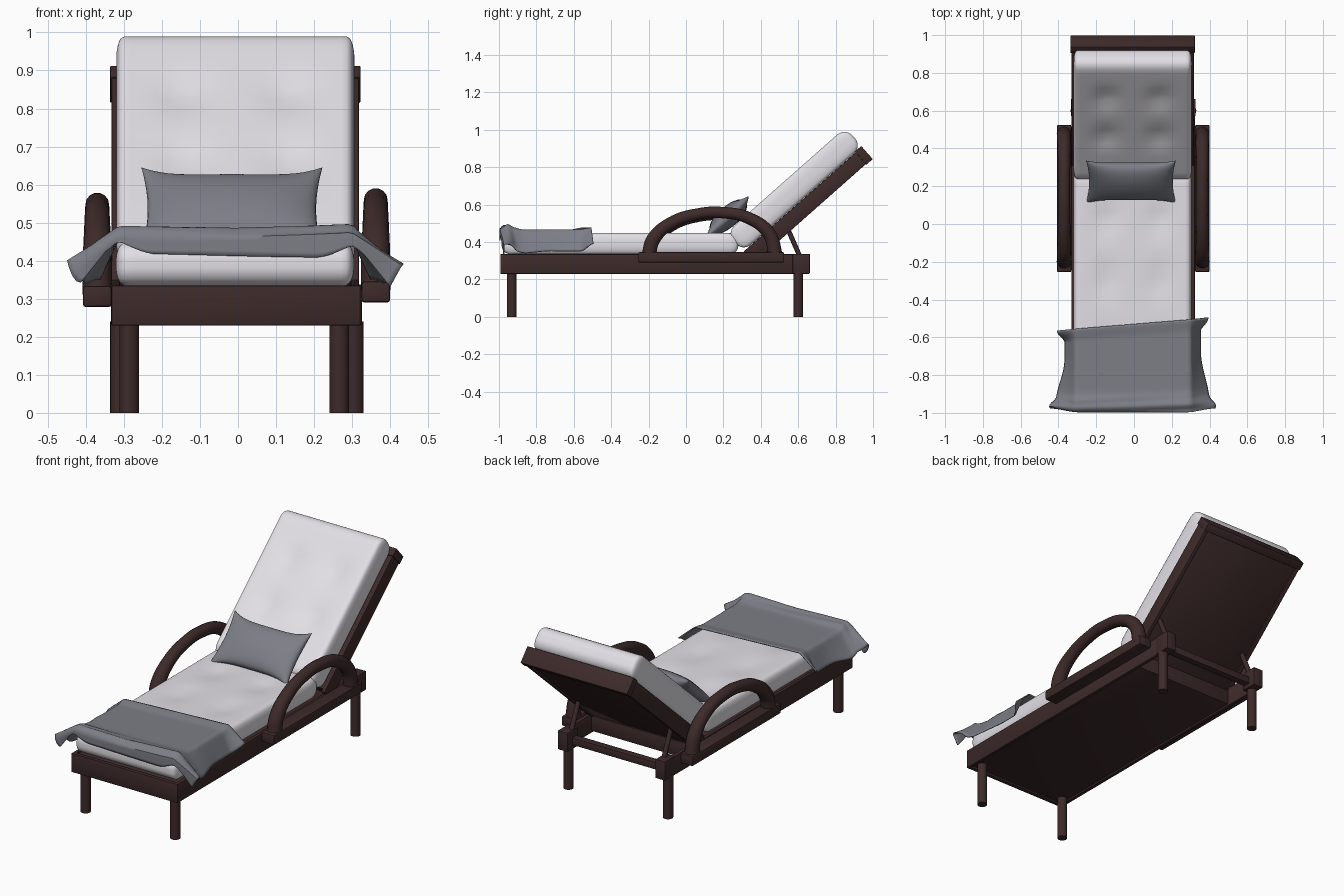
import bpy, bmesh, math
from mathutils import Vector, Euler

if "Cube" in bpy.data.objects:
    bpy.data.objects.remove(bpy.data.objects["Cube"], do_unlink=True)


def material(name, rgb):
    m = bpy.data.materials.new(name)
    m.use_nodes = True
    m.diffuse_color = (*rgb, 1)
    m.node_tree.nodes["Principled BSDF"].inputs["Base Color"].default_value = (*rgb, 1)
    return m


WOOD = material("dark wood", (0.047, 0.023, 0.023))
CLOTH = material("light cushion", (0.76, 0.74, 0.78))
GREY = material("grey fabric", (0.205, 0.21, 0.24))

PIVOT = Vector((-0.007, 0.308, 0.349))
TILT = math.radians(41.5)


def finish(bm, name, mat, loc=(0, 0, 0), tilt=0.0, angle=40):
    mesh = bpy.data.meshes.new(name)
    bmesh.ops.recalc_face_normals(bm, faces=bm.faces)
    bm.to_mesh(mesh)
    bm.free()
    ob = bpy.data.objects.new(name, mesh)
    bpy.context.collection.objects.link(ob)
    mesh.materials.append(mat)
    ob.location = loc
    ob.rotation_euler = (tilt, 0, 0)
    bpy.ops.object.select_all(action="DESELECT")
    ob.select_set(True)
    bpy.context.view_layer.objects.active = ob
    bpy.ops.object.shade_smooth_by_angle(angle=math.radians(angle))
    return ob


def box(name, x, y, z, bevel=0.003, **place):
    """Bevelled box from (min, max) pairs on each axis."""
    bm = bmesh.new()
    bmesh.ops.create_cube(bm, size=1)
    for v in bm.verts:
        v.co = [sum(r) / 2 + c * (r[1] - r[0]) for c, r in zip(v.co, (x, y, z))]
    bmesh.ops.bevel(bm, geom=bm.edges[:], offset=bevel, segments=2, affect="EDGES", profile=0.5)
    return finish(bm, name, WOOD, **place)


def rod(name, a, b, radius):
    """Round bar between two points."""
    a, b = Vector(a), Vector(b)
    bm = bmesh.new()
    bmesh.ops.create_cone(bm, cap_ends=True, segments=20, radius1=radius, radius2=radius, depth=(b - a).length)
    quat = (b - a).to_track_quat("Z", "Y")
    for v in bm.verts:
        v.co = quat @ v.co + (a + b) / 2
    return finish(bm, name, WOOD)


def cushion(name, half, radius, tufts, **place):
    """Rounded slab whose top is pressed in at the tuft points."""
    bm = bmesh.new()
    bmesh.ops.create_cube(bm, size=2)
    bmesh.ops.subdivide_edges(bm, edges=bm.edges[:], cuts=25, use_grid_fill=True)
    for v in bm.verts:
        p = Vector([h * math.sin(c * math.pi / 2) for h, c in zip(half, v.co)])
        core = Vector([max(r - h, min(h - r, c)) for h, c, r in zip(half, p, radius)])
        k = Vector([a / r for a, r in zip(p - core, radius)])
        if k.length > 0:
            k.normalize()
            p = core + Vector([a * r for a, r in zip(k, radius)])
        if p.z > 0:
            p.z -= sum(0.018 * math.exp(-((p.x - tx) ** 2 + (p.y - ty) ** 2) / 0.004) for tx, ty in tufts)
        v.co = p
    return finish(bm, name, CLOTH, angle=60, **place)


# Bed frame
box("left_rail", (0.302, 0.322), (-0.99, 0.66), (0.23, 0.335))
box("right_rail", (-0.332, -0.312), (-0.99, 0.66), (0.23, 0.335))
box("front_rail", (-0.332, 0.322), (-0.993, -0.97), (0.23, 0.335))
box("seat_board", (-0.315, 0.305), (-0.975, 0.4), (0.24, 0.325))
box("rear_crossbar", (-0.3, 0.29), (0.58, 0.62), (0.255, 0.295))

# Legs, rear blocks, and props behind the backrest
for side, s in (("left", 1), ("right", -1)):
    cx = -0.004
    front_x, rear_x = s * 0.276 - 0.01, s * 0.307 - 0.003
    rod(side + "_front_leg", (front_x, -0.932, 0), (front_x, -0.932, 0.26), 0.026)
    rod(side + "_rear_leg", (rear_x, 0.6, 0), (rear_x, 0.6, 0.24), 0.026)
    box(side + "_rear_block", sorted((cx + s * 0.27, cx + s * 0.33)), (0.57, 0.662), (0.232, 0.337))
    rod(side + "_prop", (cx + s * 0.285, 0.61, 0.32), (cx + s * 0.285, 0.54, 0.48), 0.013)

# Armrests: a base bar with an arched tube
ARCH = ((-0.2, 0.32, 1.15), (-0.175, 0.41, 1.12), (-0.08, 0.497, 1.0), (0.07, 0.547, 0.92), (0.2, 0.553, 0.92),
        (0.34, 0.522, 0.97), (0.445, 0.44, 1.07), (0.48, 0.32, 1.15))
for side, x, lift in (("left", 0.362, 0.004), ("right", -0.37, -0.008)):
    box(side + "_armrest_base", (x - 0.038, x + 0.038), (-0.255, 0.525), (0.286 + lift, 0.342 + lift), 0.008)
    curve = bpy.data.curves.new(side + "_armrest_arch", "CURVE")
    curve.dimensions = "3D"
    curve.bevel_depth = 0.034
    curve.bevel_resolution = 5
    curve.use_fill_caps = True
    curve.resolution_u = 8
    spline = curve.splines.new("BEZIER")
    spline.bezier_points.add(len(ARCH) - 1)
    for bp, (y, z, r) in zip(spline.bezier_points, ARCH):
        bp.co = (x, y, z + lift)
        bp.radius = r
        bp.handle_left_type = bp.handle_right_type = "AUTO"
    curve.materials.append(WOOD)
    bpy.context.collection.objects.link(bpy.data.objects.new(side + "_armrest_arch", curve))

# Tilted backrest
lean = dict(loc=PIVOT, tilt=TILT)
box("backrest_left_rail", (0.303, 0.325), (0, 0.81), (-0.083, 0), **lean)
box("backrest_right_rail", (-0.325, -0.303), (0, 0.81), (-0.083, 0), **lean)
box("backrest_panel", (-0.31, 0.31), (0.02, 0.81), (-0.073, -0.006), **lean)
box("backrest_top_rail", (-0.329, 0.329), (0.8, 0.845), (-0.087, 0.006), **lean)

# Cushions
cushion("seat_cushion", (0.313, 0.633, 0.057), (0.025, 0.05, 0.05),
        [(x, y) for x in (-0.14, 0.14) for y in (-0.3, 0.05, 0.38)], loc=(-0.008, -0.353, 0.391))
back_centre = PIVOT + Euler((TILT, 0, 0)).to_matrix() @ Vector((0, 0.422, 0.069))
cushion("backrest_cushion", (0.313, 0.425, 0.068), (0.02, 0.058, 0.058),
        [(x, y) for x in (-0.14, 0.14) for y in (-0.1, 0.17)], loc=back_centre, tilt=TILT)

# Small pillow with pinched, slightly raised corners
bm = bmesh.new()
for sign in (1, -1):
    grid = bmesh.ops.create_grid(bm, x_segments=24, y_segments=24, size=1)
    for v in grid["verts"]:
        a, b = math.sin(v.co.x * math.pi / 2), math.sin(v.co.y * math.pi / 2)
        puff = max(0, (1 - a * a) * (1 - b * b)) ** 0.42
        v.co = (0.238 * a * (1 - 0.07 * (1 - b * b)), 0.155 * b * (1 - 0.22 * (1 - a ** 4)),
                sign * 0.055 * puff + 0.01 * a ** 4 * max(b, 0) ** 2)
bmesh.ops.remove_doubles(bm, verts=bm.verts[:], dist=0.0005)
finish(bm, "pillow", GREY, loc=(-0.016, 0.226, 0.535), tilt=TILT, angle=80)


# Throw blanket draped over the foot end
def smooth(a, b, t):
    t = max(0, min(1, (t - a) / (b - a)))
    return t * t * (3 - 2 * t)


def bump(centre, width, t):
    return math.exp(-((t - centre) / width) ** 2)


def drape(u, v):
    s, side = abs(u), 1 if u > 0 else -1
    front, back = smooth(0.7, 0.9, v), 1 - smooth(0, 0.14, v)
    slope = math.radians(65 - 12 * smooth(0.3, 0.8, v) - 20 * bump(0.9, 0.06, v) - 24 * back)
    d = s * (0.43 + 0.037 * smooth(0.4, 0.85, v))
    over = max(0, d - 0.305)
    x = min(d, 0.305) + over * math.cos(slope)
    z = 0.464 + 0.03 * bump(0.84, 0.08, v) * (0.5 + 0.5 * s) + 0.01 * back - over * math.sin(slope)
    z += 0.006 * front * math.sin(v * 60 + 2 * u)
    z -= 0.05 * smooth(0.91, 1, v) * (1 - smooth(0.45, 0.8, s))
    start = -0.53 + 0.035 * u
    end = -0.994 + 0.02 * smooth(0.6, 1, s)
    y = start + (end - start) * min(1, v / 0.92)
    return x * side - 0.007, y, z


bm = bmesh.new()
bmesh.ops.create_grid(bm, x_segments=60, y_segments=50, size=1)
for v in bm.verts:
    v.co = drape(v.co.x, (1 - v.co.y) / 2)
blanket = finish(bm, "throw_blanket", GREY, angle=60)
solid = blanket.modifiers.new("thickness", "SOLIDIFY")
solid.thickness = 0.006
solid.offset = 0
